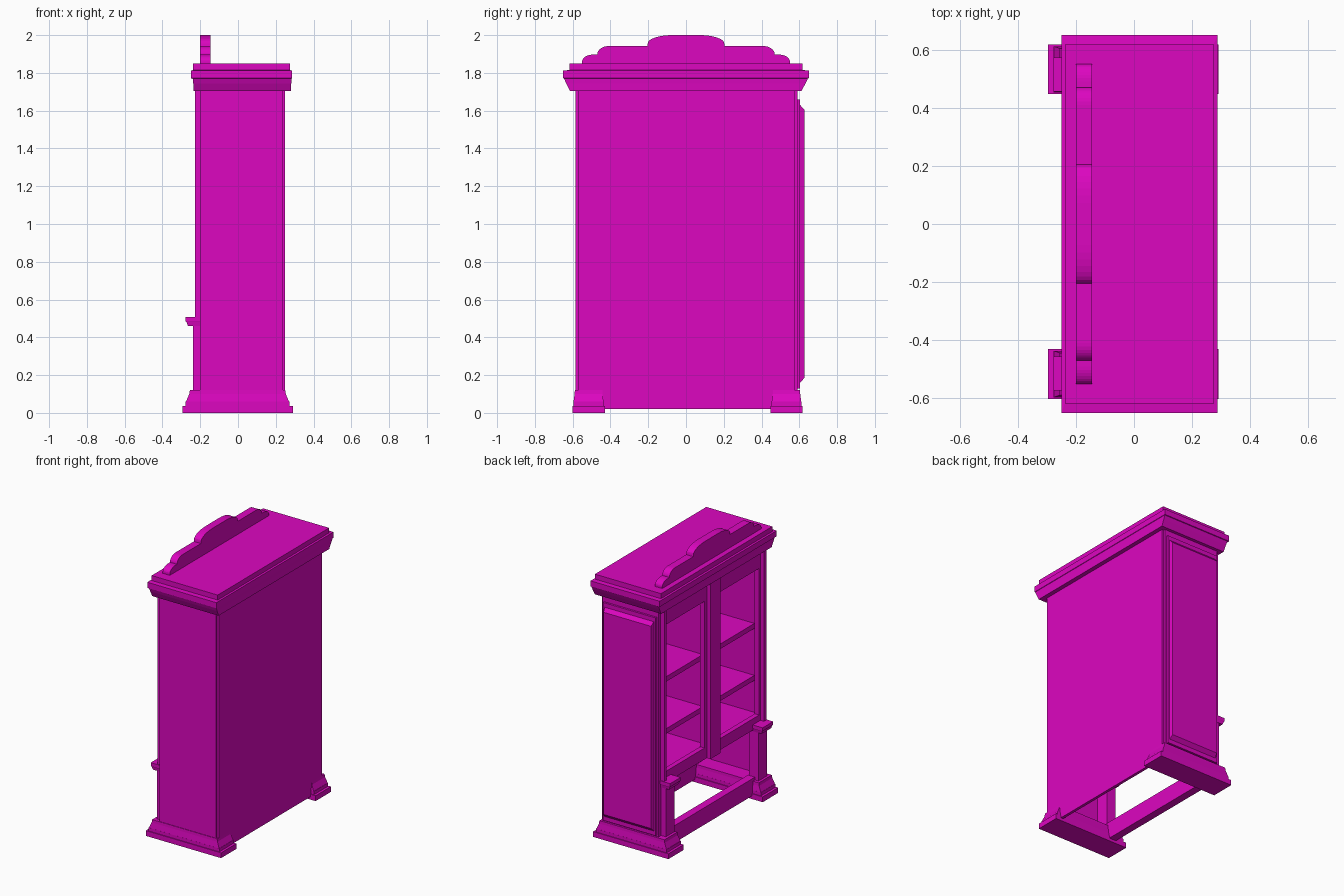
import bpy, bmesh, math

cube = bpy.data.objects.get("Cube")
if cube:
    bpy.data.objects.remove(cube, do_unlink=True)

magenta = bpy.data.materials.new("magenta_paint")
magenta.use_nodes = True
colour = (0.72, 0.002, 0.53, 1)
magenta.diffuse_color = colour
magenta.node_tree.nodes["Principled BSDF"].inputs["Base Color"].default_value = colour


def finish(name, bm):
    bmesh.ops.recalc_face_normals(bm, faces=bm.faces)
    mesh = bpy.data.meshes.new(name)
    bm.to_mesh(mesh)
    bm.free()
    mesh.materials.append(magenta)
    obj = bpy.data.objects.new(name, mesh)
    bpy.context.collection.objects.link(obj)
    return obj


def loft(name, rings):
    """Join closed rings of equal length and cap both ends."""
    bm = bmesh.new()
    loops = [[bm.verts.new(p) for p in ring] for ring in rings]
    for a, b in zip(loops, loops[1:]):
        for i in range(len(a)):
            j = (i + 1) % len(a)
            bm.faces.new((a[i], a[j], b[j], b[i]))
    bm.faces.new(loops[0])
    bm.faces.new(loops[-1])
    return finish(name, bm)


def stack(name, layers):
    """Moulded block: layers of (x0, x1, y0, y1, z)."""
    return loft(name, [[(x0, y0, z), (x1, y0, z), (x1, y1, z), (x0, y1, z)]
                       for x0, x1, y0, y1, z in layers])


def box(name, x0, x1, y0, y1, z0, z1):
    return stack(name, [(x0, x1, y0, y1, z0), (x0, x1, y0, y1, z1)])


# Carcass: back, sides, divider, floor and shelves
box("back_panel", 0.23, 0.25, -0.57, 0.575, 0.02, 1.72)
box("right_side", -0.2, 0.237, -0.585, -0.56, 0.05, 1.72)
box("left_side", -0.2, 0.237, 0.565, 0.59, 0.05, 1.72)
box("center_divider", -0.18, 0.23, -0.012, 0.012, 0.5, 1.72)
box("cabinet_floor", -0.18, 0.23, -0.56, 0.565, 0.5, 0.54)
for i, z in enumerate((0.8, 1.165)):
    box(f"shelf_{i + 1}", -0.14, 0.23, -0.56, 0.565, z - 0.035, z)

# Face frame around the openings
box("center_stile", -0.2, -0.165, -0.08, 0.08, 0.47, 1.72)
box("top_rail", -0.2, -0.165, -0.57, 0.57, 1.58, 1.72)
box("middle_rail", -0.2, -0.165, -0.57, 0.57, 0.47, 0.55)
box("bottom_rail", -0.21, -0.155, -0.53, 0.53, 0.02, 0.14)

# Stiles and raised door edges on both sides, with the meeting post between
for side, s in (("right", -1), ("left", 1)):
    box(side + "_stile", -0.2, -0.165, *sorted((s * 0.527, s * 0.58)), 0.05, 1.72)
    box(side + "_door_edge", -0.228, -0.2, *sorted((s * 0.54, s * 0.567)), 0.47, 1.72)
box("meeting_post", -0.228, -0.2, -0.055, 0.055, 0.47, 1.72)


# Raised panel on the left side
def panel_ring(y, dx, dz):
    x0, x1, z0, z1 = -0.187 + dx, 0.223 - dx, 0.13 + dz, 1.66 - dz
    return [(x0, y, z0), (x1, y, z0), (x1, y, z1), (x0, y, z1)]


loft("side_panel", [panel_ring(0.58, 0, 0), panel_ring(0.604, 0, 0),
                    panel_ring(0.604, 0.014, 0.03), panel_ring(0.627, 0.02, 0.055)])

# Feet, short pilasters and their capitals
for side, y0, y1 in (("right", -0.602, -0.43), ("left", 0.447, 0.617)):
    steps = [(0, 0), (0, 0.037), (0.018, 0.037), (0.018, 0.06),
             (0.02, 0.06), (0.037, 0.1), (0.04, 0.12)]
    stack(side + "_foot", [(-0.295 + d, 0.29 - d, y0 + d / 3, y1 - d / 3, z)
                           for d, z in steps])
for side, y0, y1 in (("right", -0.572, -0.455), ("left", 0.455, 0.572)):
    box(side + "_pilaster", -0.237, -0.165, y0 + 0.01, y1 - 0.01, 0.11, 0.48)
    cap = [(0.012, 0.46), (0.005, 0.48), (0, 0.485), (0, 0.508)]
    stack(side + "_capital", [(-0.277 + d, -0.2, y0 + d / 2, y1 - d / 2, z)
                              for d, z in cap])

# Cornice
stack("cornice", [(-0.235, 0.28, -0.615, 0.612, 1.705),
                  (-0.237, 0.282, -0.635, 0.633, 1.745),
                  (-0.24, 0.284, -0.645, 0.645, 1.77),
                  (-0.25, 0.287, -0.65, 0.65, 1.772),
                  (-0.25, 0.287, -0.65, 0.65, 1.812),
                  (-0.238, 0.275, -0.618, 0.618, 1.815),
                  (-0.238, 0.275, -0.618, 0.618, 1.85)])


# Scalloped crest: half outline built from quarter curves, then mirrored
def quarter(y, z, width, height, steps=8):
    """Curve rising from (y, z) and levelling out toward the middle."""
    return [(y - width * (1 - math.cos(t)), z + height * math.sin(t))
            for t in (math.pi / 2 * i / steps for i in range(steps + 1))]


half = [(0.55, 1.845)] + quarter(0.55, 1.86, 0.06, 0.037)
half += quarter(0.47, 1.897, 0.06, 0.045) + [(0.205, 1.942)]
half += quarter(0.203, 1.955, 0.13, 0.045)
outline = half + [(-y, z) for y, z in reversed(half)]
loft("crest", [[(x, y, z) for y, z in outline] for x in (-0.2, -0.145)])
